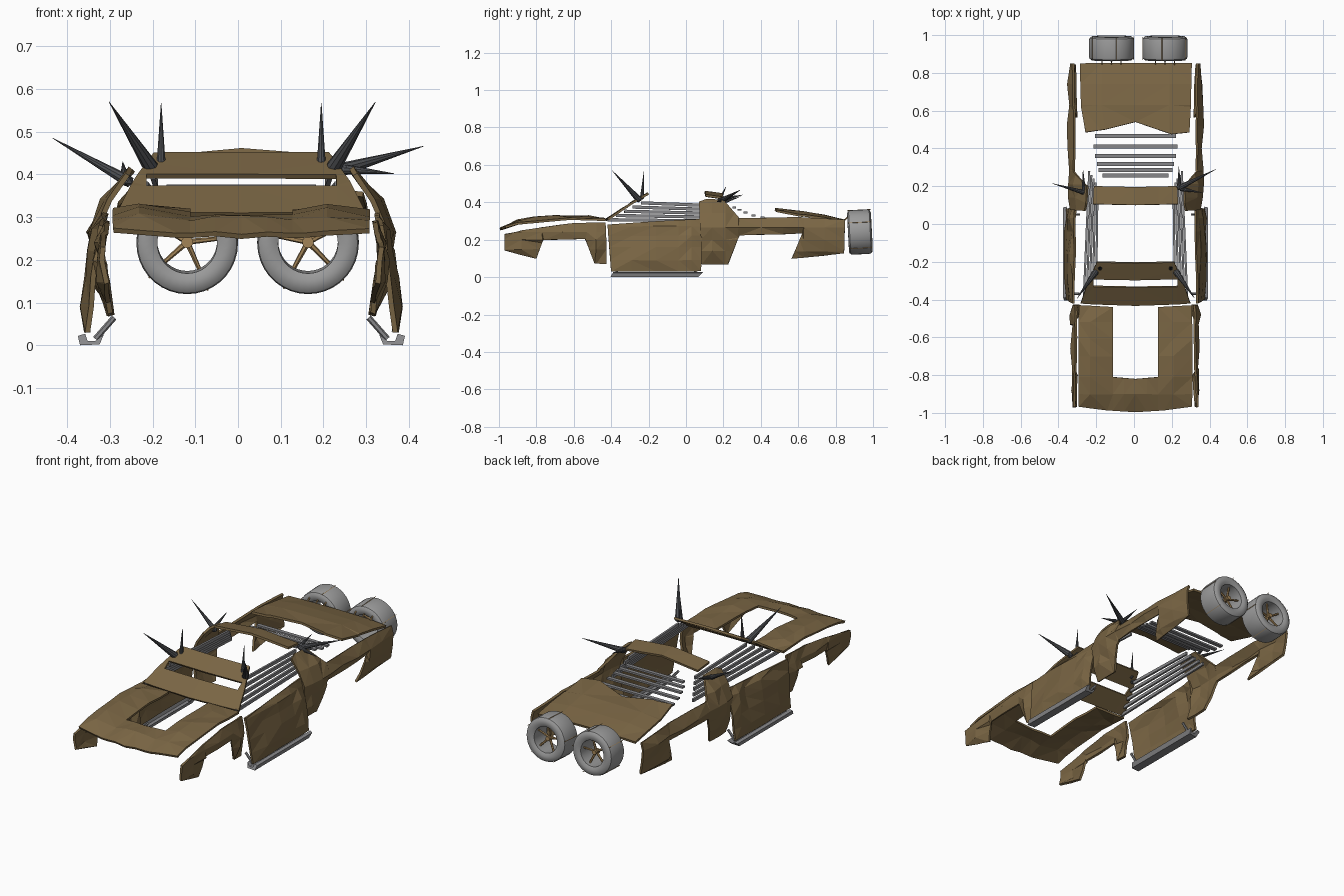
import bpy, bmesh, math, random
from mathutils import Vector, Matrix

if "Cube" in bpy.data.objects:
    bpy.data.objects.remove(bpy.data.objects["Cube"])

random.seed(4)
CX = 0.008          # body sits slightly right of centre


def material(name, rgb):
    m = bpy.data.materials.new(name)
    m.diffuse_color = (*rgb, 1)
    m.use_nodes = True
    m.node_tree.nodes["Principled BSDF"].inputs["Base Color"].default_value = m.diffuse_color
    return m


BROWN = material("rusty_brown", (0.195, 0.132, 0.058))
STEEL = material("bar_steel", (0.24, 0.24, 0.25))
DARK = material("spike_iron", (0.075, 0.078, 0.085))
RUBBER = material("tyre_grey", (0.33, 0.33, 0.33))
TAN = material("rim_bronze", (0.38, 0.24, 0.10))


def finish(bm, name, mat):
    me = bpy.data.meshes.new(name)
    bm.to_mesh(me)
    bm.free()
    me.materials.append(mat)
    ob = bpy.data.objects.new(name, me)
    bpy.context.collection.objects.link(ob)
    return ob


def lerp(table, v):
    if v <= table[0][0]:
        return table[0][1]
    for (a, p), (b, q) in zip(table, table[1:]):
        if v <= b:
            return p + (q - p) * (v - a) / (b - a)
    return table[-1][1]


def panel(name, poly, cuts_a, cuts_b, place, bump=0.015, thick=0.012, hole=None):
    """Hammered sheet: flat outline, cut to a grid, dented, bent into place, thickened."""
    bm = bmesh.new()
    bm.faces.new([bm.verts.new((a, b, 0)) for a, b in poly])
    for axis, cuts in ((0, cuts_a), (1, cuts_b)):
        for c in cuts:
            co, no = [0, 0, 0], [0, 0, 0]
            co[axis], no[axis] = c, 1
            bmesh.ops.bisect_plane(bm, geom=bm.verts[:] + bm.edges[:] + bm.faces[:],
                                   plane_co=co, plane_no=no, dist=1e-5)
    if hole:
        bmesh.ops.delete(bm, geom=[f for f in bm.faces if hole(f.calc_center_median())],
                         context='FACES')
    bmesh.ops.triangulate(bm, faces=bm.faces[:])
    edge = {v for v in bm.verts if v.is_boundary}
    for v in bm.verts:
        h = bump * (random.uniform(-0.1, 0.3) if v in edge else random.uniform(0.1, 1.2))
        v.co = place(v.co.x, v.co.y, h)
    ob = finish(bm, name, BROWN)
    s = ob.modifiers.new("thickness", 'SOLIDIFY')
    s.thickness, s.offset = thick, 0
    return ob


def side_panel(name, poly, cy, cz, xtab, bump=0.018):
    for s, tag in ((-1, "left"), (1, "right")):
        panel(f"{name}_{tag}", poly, cy, cz,
              lambda y, z, h: Vector((CX + s * (lerp(xtab, z) + h), y, z)), bump)


def rod(bm, p, q, r1, r2, seg=8):
    p, q = Vector(p), Vector(q)
    d = q - p
    m = Matrix.Translation((p + q) / 2) @ d.to_track_quat('Z', 'Y').to_matrix().to_4x4()
    bmesh.ops.create_cone(bm, cap_ends=True, segments=seg, radius1=r1, radius2=r2,
                          depth=d.length, matrix=m)


def strip(bm, p, q, w, t):
    """Flat bar from p to q, w tall and t thick."""
    p, q = Vector(p), Vector(q)
    d = q - p
    m = Matrix.Translation((p + q) / 2) @ d.to_track_quat('Y', 'Z').to_matrix().to_4x4()
    bmesh.ops.create_cube(bm, size=1, matrix=m @ Matrix.Diagonal((t, d.length, w, 1)))


# bonnet with engine opening
hood_z = [(-1, 0.25), (-0.96, 0.272), (-0.82, 0.295), (-0.6, 0.312), (-0.43, 0.306)]
panel("hood", [(-0.30, -0.965), (-0.15, -0.985), (0, -0.994), (0.15, -0.985), (0.30, -0.965),
               (0.30, -0.43), (0.12, -0.44), (0.12, -0.81), (0, -0.82), (-0.12, -0.81),
               (-0.12, -0.44), (-0.30, -0.43)],
      [-0.24, -0.12, -0.06, 0, 0.06, 0.12, 0.2], [-0.9, -0.81, -0.7, -0.61, -0.52],
      lambda x, y, h: Vector((x + CX, y, lerp(hood_z, y) + h)), 0.02)

# front wings
side_panel("front_fender",
           [(-0.97, 0.23), (-0.80, 0.26), (-0.60, 0.287), (-0.43, 0.292), (-0.425, 0.07), (-0.49, 0.075),
            (-0.535, 0.205), (-0.765, 0.20), (-0.80, 0.10), (-0.97, 0.145)],
           [-0.88, -0.77, -0.66, -0.53, -0.48], [0.15, 0.2, 0.24],
           [(0.06, 0.302), (0.15, 0.315), (0.22, 0.325), (0.3, 0.312)])

# doors
side_panel("door", [(-0.42, 0.28), (-0.16, 0.295), (0.085, 0.31), (0.08, 0.032), (-0.40, 0.03)],
           [-0.29, -0.16, -0.04, 0.03], [0.09, 0.16, 0.22, 0.27],
           [(0.03, 0.358), (0.12, 0.35), (0.22, 0.335), (0.31, 0.318)])

# rear quarters with roof pillar
side_panel("rear_quarter",
           [(0.07, 0.40), (0.11, 0.415), (0.20, 0.41), (0.285, 0.312), (0.60, 0.318), (0.85, 0.305),
            (0.845, 0.13), (0.565, 0.10), (0.625, 0.235), (0.285, 0.225), (0.225, 0.07), (0.085, 0.07)],
           [0.14, 0.21, 0.28, 0.40, 0.52, 0.63, 0.74], [0.14, 0.2, 0.265, 0.34],
           [(0.07, 0.305), (0.15, 0.325), (0.26, 0.338), (0.32, 0.322), (0.41, 0.255)])

# windscreen frame with vision slot
panel("windscreen_frame", [(-0.29, 0.02), (0, -0.01), (0.29, 0.02), (0.255, 0.5), (0.205, 1),
                           (0, 1.04), (-0.205, 1), (-0.255, 0.5)],
      [-0.222, 0, 0.222], [0.44, 0.62],
      lambda x, t, h: Vector((x + CX, lerp([(0, -0.43), (0.62, -0.295), (1, -0.205)], t) + 0.1 * x * x - h * .5,
                              lerp([(0, 0.305), (0.62, 0.395), (1, 0.447)], t) + h * .5)),
      0.006, hole=lambda c: abs(c.x) < 0.222 and 0.44 < c.y < 0.62)

# roof strip
panel("roof_strip", [(-0.225, 0.105), (0, 0.1), (0.225, 0.105), (0.22, 0.2), (0, 0.195), (-0.22, 0.2)],
      [-0.12, 0, 0.12], [],
      lambda x, y, h: Vector((x + CX, y, 0.456 - 0.09 * abs(x) - 0.15 * (y - 0.1) + h)), 0.006)

# rear deck with kicked-up front lip
deck_z = [(0.47, 0.366), (0.56, 0.342), (0.64, 0.335), (0.85, 0.302)]
panel("rear_deck", [(-0.295, 0.85), (-0.288, 0.62), (-0.265, 0.485), (-0.16, 0.5), (0, 0.54), (0.19, 0.475),
                    (0.285, 0.485), (0.292, 0.62), (0.298, 0.85)],
      [-0.18, 0, 0.18], [0.63, 0.74],
      lambda x, y, h: Vector((x + CX, y, lerp(deck_z, y) - 0.1 * x * x + h)), 0.012)

# side window bars
bm = bmesh.new()
for s in (-1, 1):
    for k in range(5):
        strip(bm, (CX + s * (0.275 - 0.017 * k), -0.42 + 0.045 * k, 0.307 + 0.0225 * k),
              (CX + s * (0.245 - 0.011 * k), 0.28 - 0.02 * k, 0.298 + 0.0205 * k), 0.017, 0.011)
finish(bm, "side_window_bars", STEEL)

# rear window louvres
bm = bmesh.new()
for y, w, z in ((0.258, 0.175, 0.372), (0.287, 0.195, 0.36), (0.318, 0.205, 0.345), (0.36, 0.215, 0.33),
                (0.41, 0.222, 0.318), (0.465, 0.215, 0.31)):
    strip(bm, (CX - w, y, z), (CX + w, y, z), 0.01, 0.021)
finish(bm, "rear_louvres", STEEL)

# sill skirts with braces
bm = bmesh.new()
prof = [(0.322, 0.026), (0.332, 0.002), (0.378, 0.0), (0.383, 0.022), (0.366, 0.027), (0.36, 0.01), (0.342, 0.01)]
for s in (-1, 1):
    rings = []
    for y, dy in ((-0.405, 0.6), (0.065, 1)):
        rings.append([bm.verts.new((CX + s * x, y + dy * z, z)) for x, z in prof])
    n = len(prof)
    for i in range(n):
        j = (i + 1) % n
        bm.faces.new((rings[0][i], rings[0][j], rings[1][j], rings[1][i]))
    for r in rings:
        bm.faces.new(r)
    for y in (-0.37, 0.05):
        rod(bm, (CX + s * 0.342, y, 0.015), (CX + s * 0.298, y, 0.065), 0.007, 0.007, 6)
bmesh.ops.recalc_face_normals(bm, faces=bm.faces[:])
finish(bm, "sill_skirts", STEEL)

# iron spikes: base, tip, radius
bm = bmesh.new()
for p, q, r in (((-0.18, -0.235, 0.425), (-0.18, -0.225, 0.567), 0.011),
                ((0.195, -0.235, 0.425), (0.195, -0.225, 0.567), 0.011),
                ((-0.205, -0.255, 0.418), (-0.302, -0.395, 0.57), 0.018),
                ((0.225, -0.255, 0.418), (0.322, -0.395, 0.57), 0.018),
                ((-0.258, 0.165, 0.385), (-0.434, 0.215, 0.485), 0.014),
                ((0.245, 0.195, 0.412), (0.434, 0.29, 0.466), 0.016),
                ((-0.265, 0.17, 0.39), (-0.27, 0.29, 0.43), 0.012),
                ((0.24, 0.19, 0.415), (0.237, 0.305, 0.44), 0.012),
                ((0.25, 0.185, 0.412), (0.365, 0.165, 0.402), 0.012)):
    rod(bm, p, q, r, 0.0006, 10)
    bmesh.ops.create_icosphere(bm, subdivisions=1, radius=r * 1.05, matrix=Matrix.Translation(p))
finish(bm, "spikes", DARK)

# two spare wheels hung on the tail (axis along y)
tyre = [(0.070, -0.056), (0.085, -0.064), (0.105, -0.063), (0.116, -0.055), (0.119, -0.045), (0.119, 0.045),
        (0.116, 0.055), (0.105, 0.063), (0.085, 0.064), (0.070, 0.056)]
N = 36
for cx, tag, rot in ((-0.119, "left", 0.1), (0.164, "right", 0.45)):
    place = Matrix.Translation((cx, 0.93, 0.241)) @ Matrix.Rotation(math.radians(3), 4, 'X')
    bm = bmesh.new()
    rings = [[bm.verts.new((r * math.cos(a), y, r * math.sin(a))) for r, y in tyre]
             for a in (2 * math.pi * i / N for i in range(N))]
    m = len(tyre)
    for i in range(N):
        for k in range(m):
            a, b = rings[i], rings[(i + 1) % N]
            bm.faces.new((a[k], a[(k + 1) % m], b[(k + 1) % m], b[k]))
    bmesh.ops.recalc_face_normals(bm, faces=bm.faces[:])
    ob = finish(bm, f"spare_tyre_{tag}", RUBBER)
    ob.matrix_world = place
    bpy.context.view_layer.objects.active = ob
    ob.select_set(True)
    bpy.ops.object.shade_smooth_by_angle(angle=math.radians(35))
    ob.select_set(False)
    bm = bmesh.new()
    for i in range(5):      # spokes and tie straps
        a = rot + 2 * math.pi * i / 5
        d = Vector((math.cos(a), 0, math.sin(a)))
        rod(bm, d * 0.004 + Vector((0, 0.02, 0)), d * 0.073 + Vector((0, 0.03, 0)), 0.007, 0.005, 6)
        rod(bm, d * 0.119 + Vector((0, -0.062, 0)), d * 0.119 + Vector((0, 0.062, 0)), 0.0018, 0.0018, 4)
    rod(bm, (0, 0.005, 0), (0, 0.04, 0), 0.014, 0.012, 10)
    finish(bm, f"wheel_spokes_{tag}", TAN).matrix_world = place
    bm = bmesh.new()
    for dx in (-0.05, 0, 0.05):     # mounting stubs to the deck
        rod(bm, (cx + dx, 0.84, 0.3), (cx + dx, 0.885, 0.335), 0.004, 0.004, 6)
    finish(bm, f"wheel_mount_{tag}", TAN)
